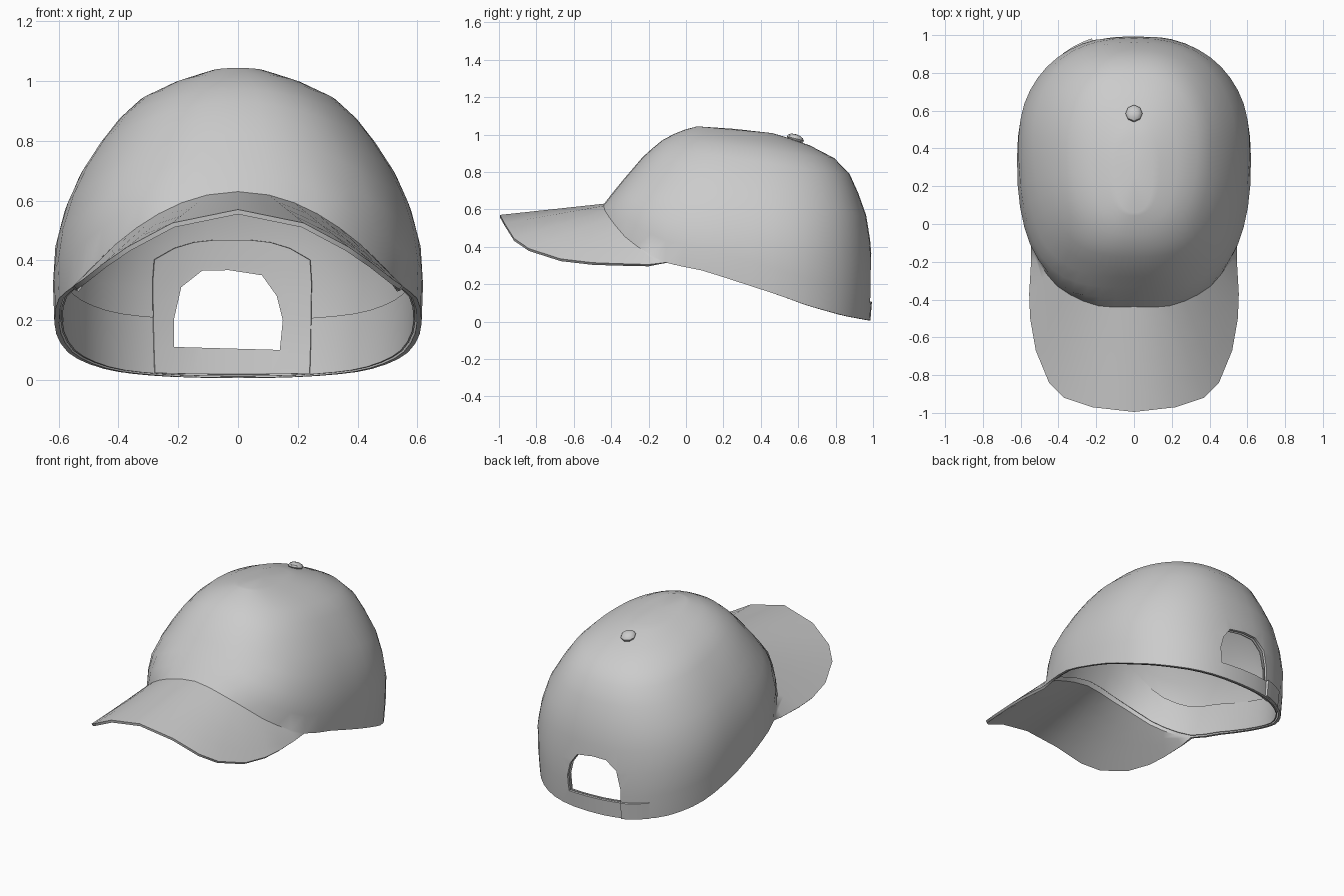
import bpy, bmesh, math
from mathutils import Vector

if "Cube" in bpy.data.objects:
    bpy.data.objects.remove(bpy.data.objects["Cube"])

N = 48          # segments around the crown
ROWS = 10       # rows from rim to top

# Crown levels: height, front y, back y, half width
LEVELS = [(0.0, -.48, .98, .60), (.2, -.48, .998, .615), (.4, -.475, .995, .622),
          (.54, -.455, .98, .592), (.67, -.36, .955, .54), (.84, -.225, .875, .43),
          (.93, -.13, .78, .34), (.99, -.03, .62, .21), (1.022, .06, .46, .10)]
# Lower hem: y, z
HEM = [(-.05, .30), (.1, .27), (.3, .205), (.5, .14), (.65, .085), (.85, .03), (1.0, .003)]
# Outer edge of the brim, centre to side
BRIM = [(0, -.995, .57), (.22, -.97, .525), (.37, -.92, .445), (.45, -.84, .39),
        (.52, -.67, .335), (.55, -.5, .315), (.555, -.37, .31), (.545, -.2, .305)]

grey = bpy.data.materials.new("light_grey")
grey.diffuse_color = (.6, .6, .6, 1)
grey.use_nodes = True
grey.node_tree.nodes["Principled BSDF"].inputs["Base Color"].default_value = grey.diffuse_color


def table(rows, v):
    """Linear lookup of v in rows keyed by their first column."""
    v = min(max(v, rows[0][0]), rows[-1][0])
    for a, b in zip(rows, rows[1:]):
        if v <= b[0]:
            f = (v - a[0]) / (b[0] - a[0])
            return [p + (q - p) * f for p, q in zip(a, b)][1:]


def power(v, e):
    return math.copysign(abs(v) ** e, v)


def surf(t, h, scale=1.0):
    """Point on the crown at angle t (0 = front) and level h."""
    front, back, w = table(LEVELS, h)
    mid = (front + back) / 2 + .09 * min(1, max(0, (1.03 - h) * 2))
    s, c = power(math.sin(t), .85), power(math.cos(t), .85)
    y = mid - c * ((mid - front) if c > 0 else (back - mid))
    x = w * s
    z = h - .09 * (y - .3)
    return Vector((x * scale, .3 + (y - .3) * scale, z))


def rim_level(t):
    """Level where the crown meets the brim arch or the hem."""
    h = .3
    for _ in range(40):
        p = surf(t, h)
        goal = .63 - .33 * min(1, abs(p.x) / .56) ** 2 if p.y < -.05 else table(HEM, p.y)[0]
        h += .6 * (goal - p.z)
    return h


def make(name, bm):
    bmesh.ops.remove_doubles(bm, verts=bm.verts, dist=.0005)
    bmesh.ops.recalc_face_normals(bm, faces=bm.faces)
    me = bpy.data.meshes.new(name)
    bm.to_mesh(me)
    bm.free()
    me.materials.append(grey)
    ob = bpy.data.objects.new(name, me)
    bpy.context.collection.objects.link(ob)
    return ob


def add_grid(bm, grid):
    vs = [[bm.verts.new(p) for p in row] for row in grid]
    for a, b in zip(vs, vs[1:]):
        for i in range(len(a) - 1):
            bm.faces.new((a[i], a[i + 1], b[i + 1], b[i]))


def finish(ob, thickness, cutter=None, offset=-1):
    """Thicken, cut the opening, then shade smooth."""
    bpy.ops.object.select_all(action='DESELECT')
    bpy.context.view_layer.objects.active = ob
    ob.select_set(True)
    if thickness:
        m = ob.modifiers.new("thickness", 'SOLIDIFY')
        m.thickness, m.offset = thickness, offset
        bpy.ops.object.modifier_apply(modifier=m.name)
    if cutter:
        m = ob.modifiers.new("opening", 'BOOLEAN')
        m.operation, m.object, m.solver = 'DIFFERENCE', cutter, 'EXACT'
        bpy.ops.object.modifier_apply(modifier=m.name)
    bpy.ops.object.shade_smooth_by_angle(angle=math.radians(40))


# Cutter for the back opening
bm = bmesh.new()
outline = [(-.215, .11), (.14, .10), (.15, .2), (.13, .28), (.08, .35), (-.03, .367), (-.12, .365),
           (-.19, .31), (-.215, .2)]
face = bm.faces.new([bm.verts.new((x, .7, z)) for x, z in outline])
ext = bmesh.ops.extrude_face_region(bm, geom=[face])
bmesh.ops.translate(bm, vec=(0, .6, 0),
                    verts=[v for v in ext["geom"] if isinstance(v, bmesh.types.BMVert)])
cutter = make("opening_cutter", bm)
cutter.hide_render = True

# Crown and brim in one shell
angles = [2 * math.pi * i / N for i in range(N + 1)]
rims = [rim_level(t) for t in angles]
bm = bmesh.new()
grid = []
for r in range(ROWS + 1):
    f = math.sin(r / ROWS * math.pi / 2)
    grid.append([surf(t, h + (1.022 - h) * f) for t, h in zip(angles, rims)])
grid.append([Vector((0, .26, 1.03))] * (N + 1))
vs_ok = grid[:-1]
add_grid(bm, vs_ok)
apex = bm.verts.new(grid[-1][0])
bmesh.ops.remove_doubles(bm, verts=bm.verts, dist=.0005)
for e in [e for e in bm.edges if e.is_boundary and min(v.co.z for v in e.verts) > .95]:
    bm.faces.new((e.verts[0], e.verts[1], apex))

side = max(i for i in range(N // 2) if surf(angles[i], rims[i]).y < -.03)
corner = surf(angles[side], rims[side])
edge = [(i / len(BRIM), *p) for i, p in enumerate(BRIM)] + [(1.0, *corner)]
strips = []
for i in range(-side, side + 1):
    inner = surf(angles[abs(i)], rims[abs(i)])
    outer = Vector(table(edge, abs(i) / side))
    if i < 0:
        inner.x, outer.x = -inner.x, -outer.x
    strips.append([inner.lerp(outer, k / 4) for k in range(5)])
add_grid(bm, strips)
finish(make("crown_and_brim", bm), .016, cutter)

# Sweatband inside the hem
bm = bmesh.new()
add_grid(bm, [[surf(t, h + .006 + up, .965) for t, h in zip(angles, rims)]
              for up in (0, .09, .19)])
finish(make("sweatband", bm), .006, cutter)

# Facing around the back opening
bm = bmesh.new()
facing = []
for k in range(9):
    x = -.29 + .54 * k / 8
    t = math.pi - math.copysign(math.asin((abs(x) / .6) ** (1 / .85)), x)
    top = .53 - .07 * (abs(k - 4) / 4) ** 3
    facing.append([surf(t, .08 + (top - .08) * j / 5, .955) for j in range(6)])
add_grid(bm, facing)
finish(make("opening_facing", bm), .006, cutter)

# Overlapping strap end at the back
bm = bmesh.new()
strap = []
for k in range(7):
    x = -.215 - .15 * k / 6
    t = math.pi + math.asin((abs(x) / .6) ** (1 / .85))
    h0 = rim_level(t)
    strap.append([surf(t, h0 + .105 * j / 3, 1.018 - .014 * k / 6) for j in range(4)])
add_grid(bm, strap)
finish(make("strap_end", bm), .016)

# Button on top
bm = bmesh.new()
bmesh.ops.create_uvsphere(bm, u_segments=8, v_segments=6, radius=.045)
for v in bm.verts:
    v.co = Vector((v.co.x, v.co.y + .585, v.co.z * .55 + .978 - v.co.y * .25))
finish(make("button", bm), 0)
bpy.data.objects.remove(cutter)
